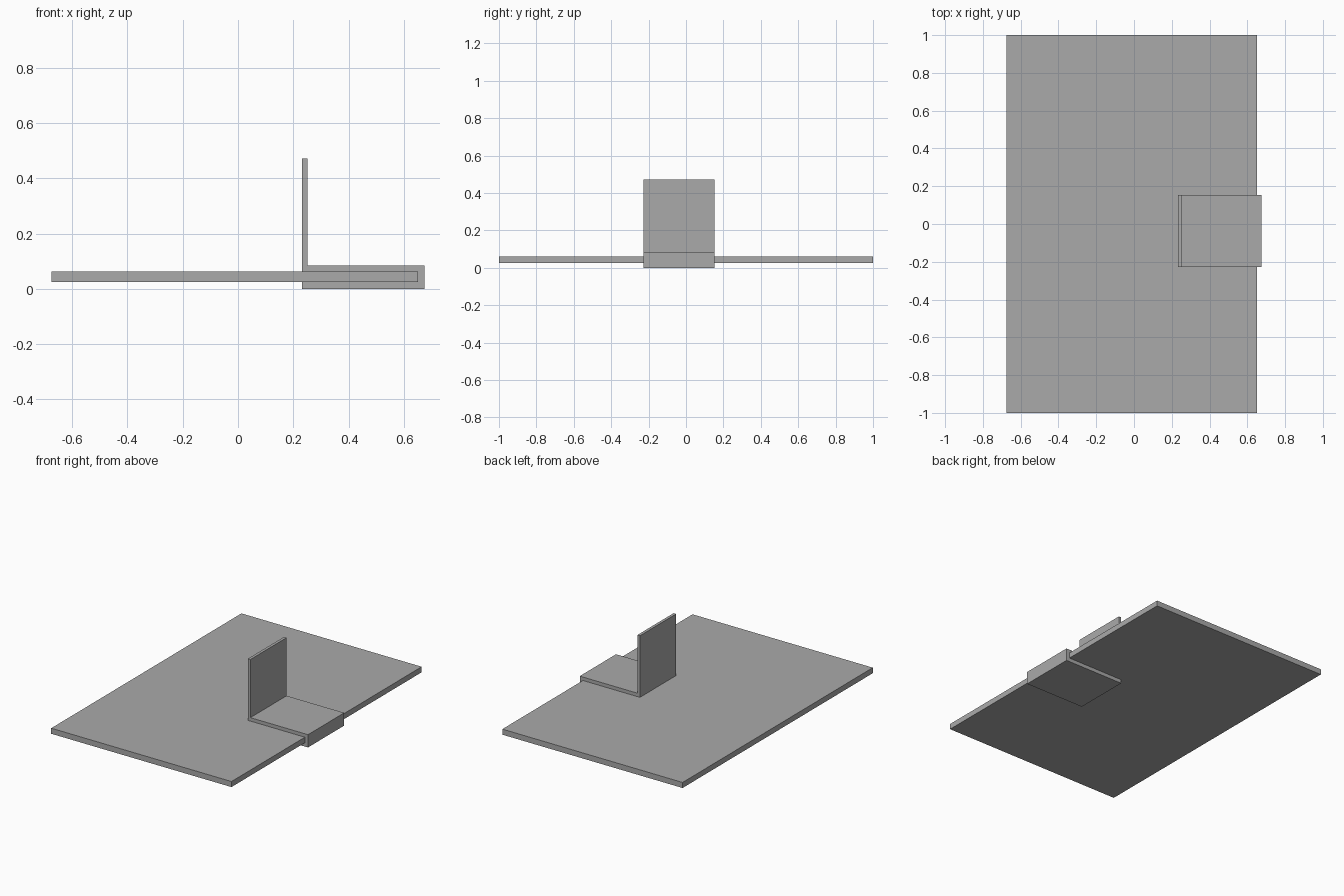
import bpy
import bmesh

cube = bpy.data.objects.get("Cube")
if cube:
    bpy.data.objects.remove(cube, do_unlink=True)

# One plain grey for everything
grey = bpy.data.materials.new("plain_grey")
grey.use_nodes = True
colour = (0.4, 0.4, 0.4, 1.0)
grey.diffuse_color = colour
grey.node_tree.nodes["Principled BSDF"].inputs["Base Color"].default_value = colour


def extrude_profile(name, profile, y0, y1):
    """Extrude an (x, z) outline along y into a flat-faced solid."""
    bm = bmesh.new()
    face = bm.faces.new([bm.verts.new((x, y0, z)) for x, z in profile])
    result = bmesh.ops.extrude_face_region(bm, geom=[face])
    moved = [v for v in result["geom"] if isinstance(v, bmesh.types.BMVert)]
    bmesh.ops.translate(bm, verts=moved, vec=(0, y1 - y0, 0))
    bmesh.ops.recalc_face_normals(bm, faces=bm.faces)
    mesh = bpy.data.meshes.new(name)
    bm.to_mesh(mesh)
    bm.free()
    mesh.materials.append(grey)
    obj = bpy.data.objects.new(name, mesh)
    bpy.context.scene.collection.objects.link(obj)
    return obj


# Flat board
left, right, low, high = -0.675, 0.652, 0.025, 0.062
extrude_profile("board", [(left, low), (right, low), (right, high), (left, high)], -1, 1)

# Bent strip: a clip folded round the board edge with an upright tab
inner, outer, wall = 0.232, 0.675, 0.019
clip_top, tab_top = 0.085, 0.472
extrude_profile("edge_clip", [
    (inner, 0), (outer, 0), (outer, clip_top), (inner + wall, clip_top),
    (inner + wall, tab_top), (inner, tab_top), (inner, high),
    (right, high), (right, low), (inner, low),
], -0.228, 0.153)
